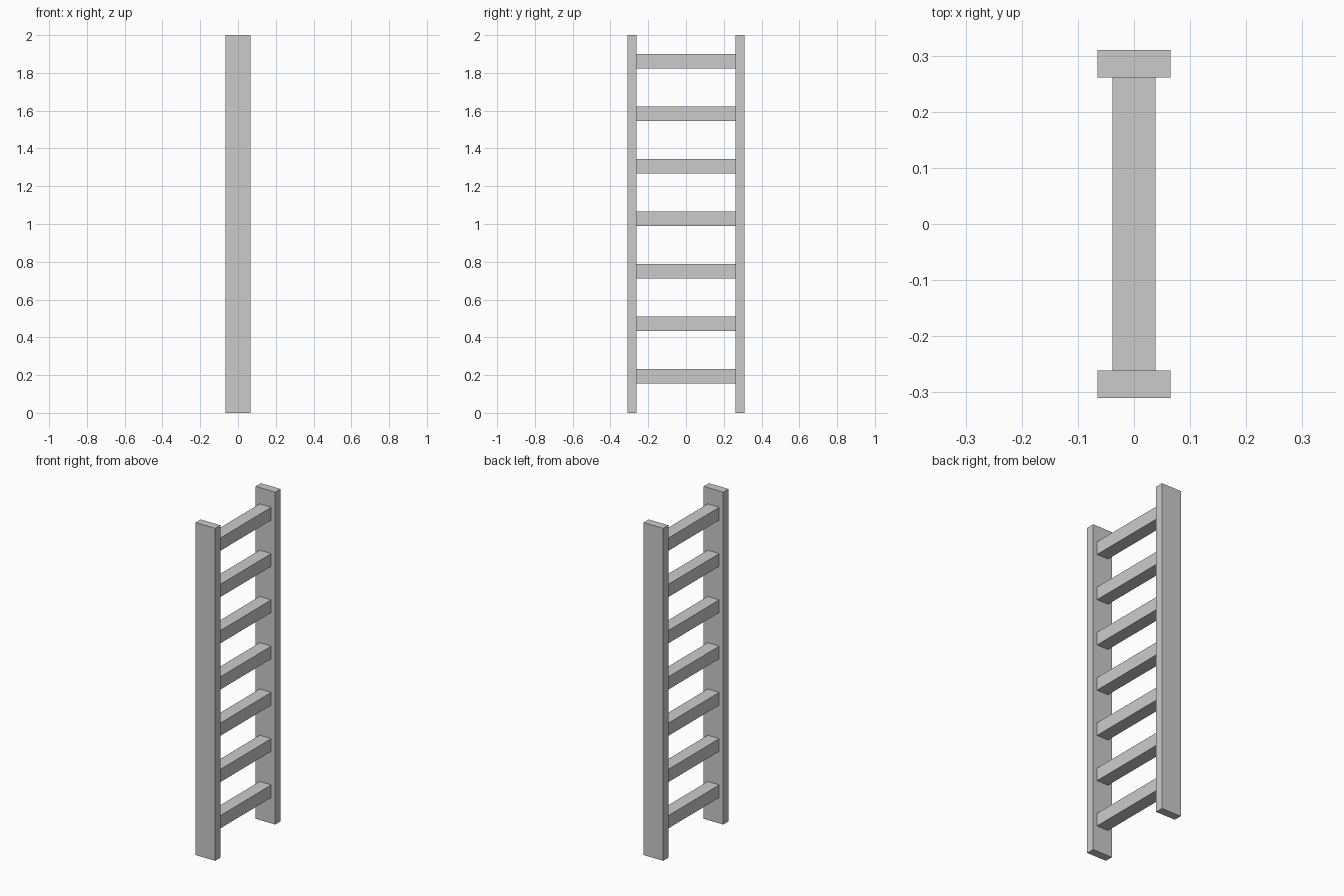
import bpy

if "Cube" in bpy.data.objects:
    bpy.data.objects.remove(bpy.data.objects["Cube"])

RAIL_WIDTH, RAIL_THICK, HEIGHT = 0.13, 0.049, 2.0
INNER_Y = 0.261
RUNG_SIZE, RUNG_COUNT = 0.077, 7
FIRST_Z, SPACING = 0.193, 0.2783


def box(name, location, size):
    bpy.ops.mesh.primitive_cube_add(size=1, location=location)
    obj = bpy.context.object
    obj.name = name
    obj.scale = size
    bpy.ops.object.transform_apply(location=False, rotation=False, scale=True)
    return obj


# Side rails
for name, side in (("front_rail", -1), ("back_rail", 1)):
    box(name, (0, side * (INNER_Y + RAIL_THICK / 2), HEIGHT / 2),
        (RAIL_WIDTH, RAIL_THICK, HEIGHT))

# Rungs between the rails
for i in range(RUNG_COUNT):
    box(f"rung_{i + 1}", (0, 0, FIRST_Z + i * SPACING),
        (RUNG_SIZE, 2 * INNER_Y, RUNG_SIZE))
